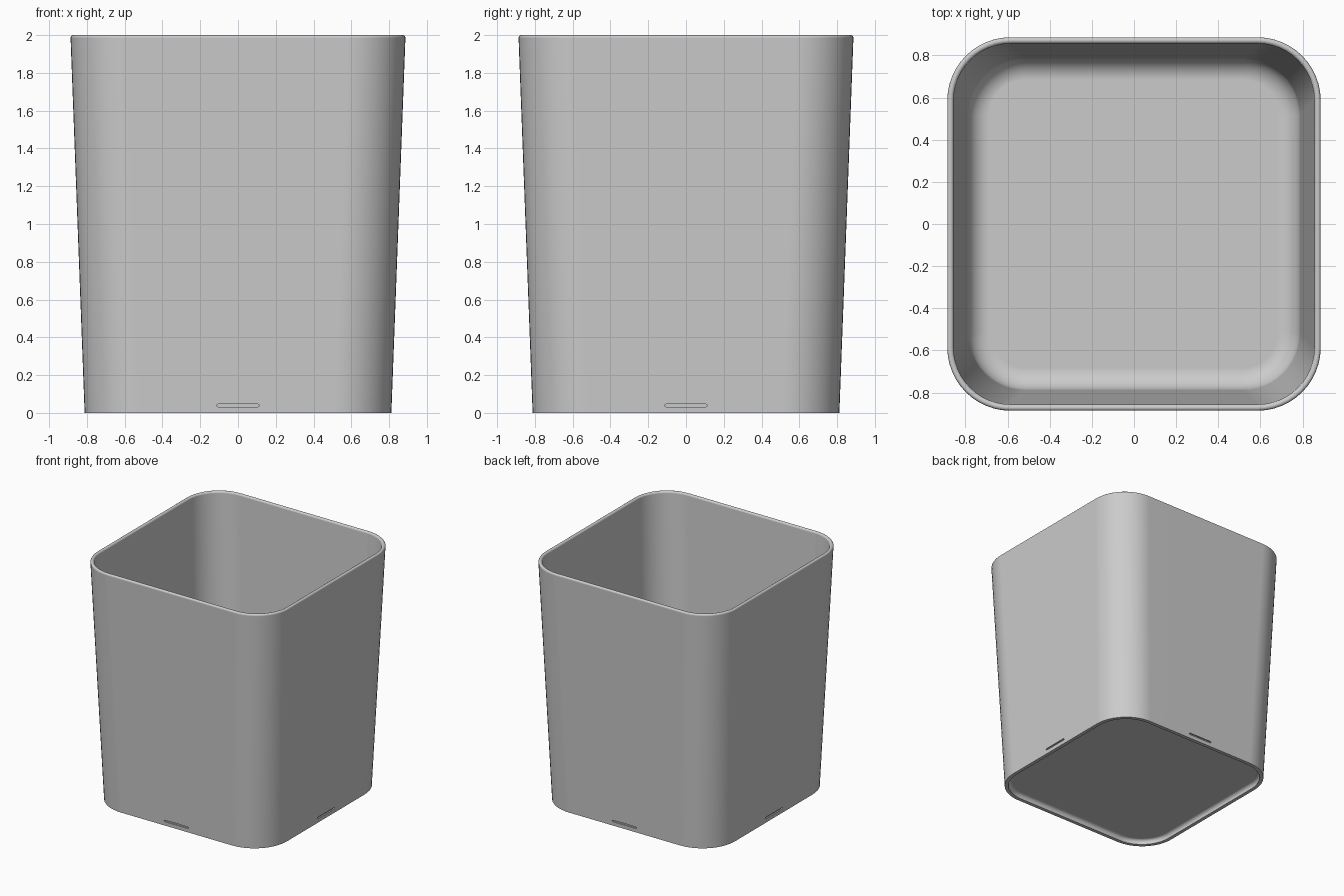
import bpy, bmesh, math

old = bpy.data.objects.get("Cube")
if old:
    bpy.data.objects.remove(old, do_unlink=True)

grey = bpy.data.materials.new("matte_grey")
grey.use_nodes = True
colour = (0.6, 0.6, 0.6, 1)
grey.diffuse_color = colour
grey.node_tree.nodes["Principled BSDF"].inputs["Base Color"].default_value = colour

WALL = 0.03
CORNER_RADIUS = 0.3
CORNER_STEPS = 12


def outer(z):
    """Half width of the tapered outer wall at a height."""
    return 0.812 + 0.0375 * z


def ring(bm, half, z, radius):
    """Rounded square loop of vertices."""
    verts = []
    for corner in range(4):
        for i in range(CORNER_STEPS + 1):
            a = (corner + i / CORNER_STEPS) * math.pi / 2
            mid = (corner + 0.5) * math.pi / 2
            c = (half - radius) * math.sqrt(2)
            verts.append(bm.verts.new((c * math.cos(mid) + radius * math.cos(a),
                                       c * math.sin(mid) + radius * math.sin(a), z)))
    return verts


def fillet(z_floor, size, direction):
    """Inset and height pairs curving from the wall to a flat floor."""
    angles = [i * math.pi / 16 for i in range(9)]
    return [(WALL + size * (1 - math.cos(a)),
             z_floor + direction * size * (1 - math.sin(a))) for a in angles]


# Pot shell: underside recess, foot, wall, rounded lip, inner wall, floor
profile = fillet(0.04, 0.03, -1)[::-1]
profile += [(WALL, 0), (0, 0)]
lip = WALL / 2
for i in range(9):
    a = i * math.pi / 8
    profile.append((lip - lip * math.cos(a), 2 - lip + lip * math.sin(a)))
profile += fillet(0.07, 0.1, 1)

bm = bmesh.new()
rings = []
for inset, z in profile:
    rings.append(ring(bm, outer(z) - inset, z, CORNER_RADIUS - inset))
for low, high in zip(rings, rings[1:]):
    n = len(low)
    for i in range(n):
        j = (i + 1) % n
        bm.faces.new((low[i], low[j], high[j], high[i]))
bm.faces.new(rings[0][::-1])
bm.faces.new(rings[-1])
bmesh.ops.recalc_face_normals(bm, faces=bm.faces)
mesh = bpy.data.meshes.new("pot")
bm.to_mesh(mesh)
bm.free()
pot = bpy.data.objects.new("pot", mesh)
mesh.materials.append(grey)
bpy.context.collection.objects.link(pot)

# Shallow round-ended slots on the four sides
bm = bmesh.new()
for side in range(4):
    turn = side * math.pi / 2
    loops = []
    for depth in (0.802, 0.9):
        loop = []
        for end in (1, -1):
            for i in range(7):
                a = (i / 6 - 0.5) * math.pi + (0 if end > 0 else math.pi)
                u = end * 0.105 + 0.007 * math.cos(a)
                z = 0.039 + 0.007 * math.sin(a)
                loop.append(bm.verts.new((depth * math.cos(turn) - u * math.sin(turn),
                                          depth * math.sin(turn) + u * math.cos(turn), z)))
        loops.append(loop)
    near, far = loops
    for i in range(len(near)):
        j = (i + 1) % len(near)
        bm.faces.new((near[i], near[j], far[j], far[i]))
    bm.faces.new(near[::-1])
    bm.faces.new(far)
bmesh.ops.recalc_face_normals(bm, faces=bm.faces)
mesh = bpy.data.meshes.new("slot_cutter")
bm.to_mesh(mesh)
bm.free()
mesh.materials.append(grey)
cutter = bpy.data.objects.new("slot_cutter", mesh)
bpy.context.collection.objects.link(cutter)

cut = pot.modifiers.new("slots", "BOOLEAN")
cut.operation = "DIFFERENCE"
cut.solver = "EXACT"
cut.object = cutter

bpy.ops.object.select_all(action="DESELECT")
bpy.context.view_layer.objects.active = pot
pot.select_set(True)
bpy.ops.object.modifier_apply(modifier="slots")
bpy.data.objects.remove(cutter, do_unlink=True)
bpy.ops.object.shade_smooth_by_angle(angle=math.radians(35))

# Keep the broad walls shading flat
weighted = pot.modifiers.new("flat_walls", "WEIGHTED_NORMAL")
weighted.keep_sharp = True
